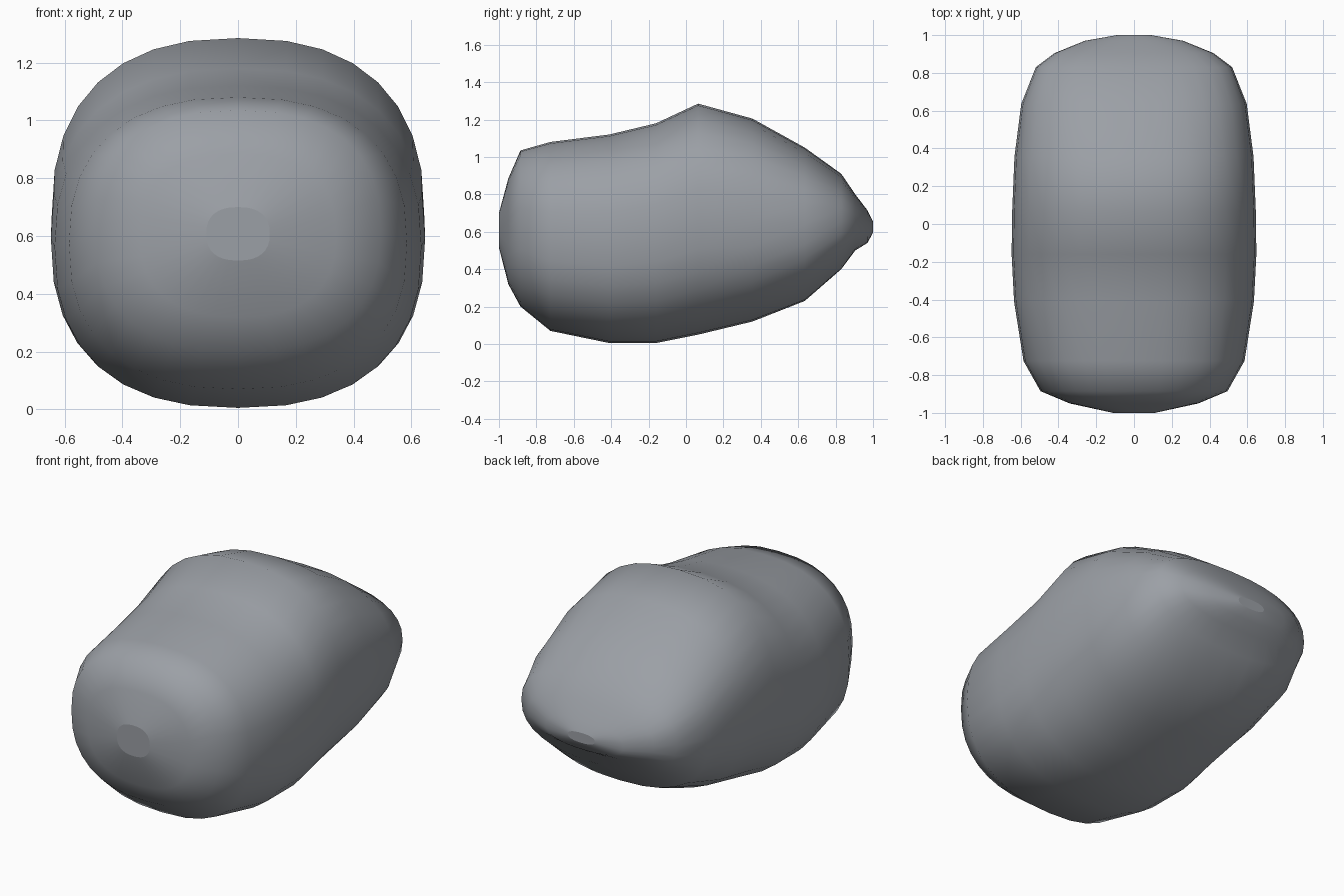
import bpy, bmesh, math

if "Cube" in bpy.data.objects:
    bpy.data.objects.remove(bpy.data.objects["Cube"])

SIDES = 32
POWER = 2 / 2.43  # rounded-square cross-section

# Rings along the body: y, half width, bottom z, top z
RINGS = [
    (-1.00, 0.11, 0.515, 0.70),
    (-0.95, 0.34, 0.32, 0.885),
    (-0.885, 0.495, 0.20, 1.035),
    (-0.725, 0.585, 0.07, 1.08),
    (-0.41, 0.635, 0.005, 1.12),
    (-0.16, 0.648, 0.005, 1.18),
    (0.065, 0.645, 0.05, 1.285),
    (0.355, 0.633, 0.12, 1.205),
    (0.635, 0.597, 0.23, 1.05),
    (0.83, 0.52, 0.40, 0.91),
    (0.905, 0.42, 0.50, 0.80),
    (0.97, 0.26, 0.54, 0.715),
    (1.00, 0.09, 0.595, 0.655),
]


def rounded(value):
    return math.copysign(abs(value) ** POWER, value)


def ring_verts(bm, y, half_width, bottom, top):
    mid, half = (top + bottom) / 2, (top - bottom) / 2
    angles = [2 * math.pi * i / SIDES for i in range(SIDES)]
    return [bm.verts.new((half_width * rounded(math.cos(a)), y,
                          mid + half * rounded(math.sin(a)))) for a in angles]


# Body shell lofted through the rings
bm = bmesh.new()
loops = [ring_verts(bm, *r) for r in RINGS]
for a, b in zip(loops, loops[1:]):
    for i in range(SIDES):
        j = (i + 1) % SIDES
        bm.faces.new((a[i], a[j], b[j], b[i])).smooth = True

# Flat end caps with crisp rims
for loop in (loops[0], loops[-1]):
    cap = bm.faces.new(loop)
    cap.smooth = False
    for edge in cap.edges:
        edge.smooth = False
bmesh.ops.recalc_face_normals(bm, faces=bm.faces)

mesh = bpy.data.meshes.new("body")
bm.to_mesh(mesh)
bm.free()
body = bpy.data.objects.new("body", mesh)
bpy.context.collection.objects.link(body)

# Plain grey surface
grey = bpy.data.materials.new("cool_grey")
grey.diffuse_color = (0.33, 0.35, 0.38, 1)
grey.use_nodes = True
grey.node_tree.nodes["Principled BSDF"].inputs["Base Color"].default_value = grey.diffuse_color
mesh.materials.append(grey)
